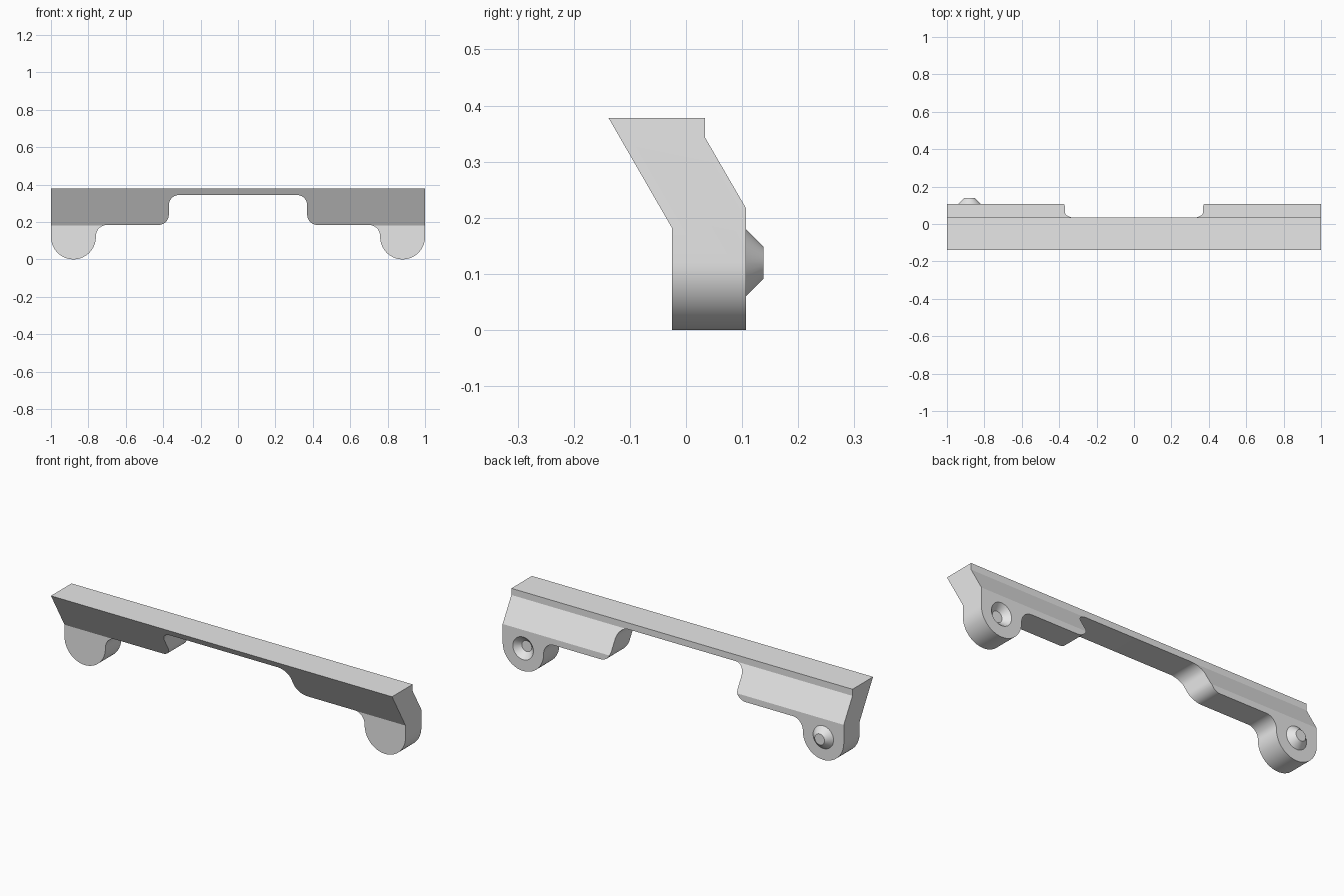
import bpy
import bmesh
from math import cos, sin, radians, pi
from mathutils import Matrix

cube = bpy.data.objects.get("Cube")
if cube:
    bpy.data.objects.remove(cube, do_unlink=True)

grey = bpy.data.materials.new("plain grey")
grey.use_nodes = True
COLOUR = (0.8, 0.8, 0.8, 1)
grey.diffuse_color = COLOUR
for node in grey.node_tree.nodes:
    if node.type == 'BSDF_PRINCIPLED':
        node.inputs["Base Color"].default_value = COLOUR


def finish(name, bm):
    bmesh.ops.recalc_face_normals(bm, faces=bm.faces)
    mesh = bpy.data.meshes.new(name)
    bm.to_mesh(mesh)
    bm.free()
    mesh.materials.append(grey)
    obj = bpy.data.objects.new(name, mesh)
    bpy.context.collection.objects.link(obj)
    return obj


def prism(name, points, offset):
    """Extrude a closed 3D outline along an offset vector."""
    bm = bmesh.new()
    face = bm.faces.new([bm.verts.new(p) for p in points])
    new = bmesh.ops.extrude_face_region(bm, geom=[face])["geom"]
    verts = [v for v in new if isinstance(v, bmesh.types.BMVert)]
    bmesh.ops.translate(bm, verts=verts, vec=offset)
    return finish(name, bm)


def cone(name, x, y0, r0, y1, r1):
    """Truncated cone along y, from y0 to y1, at foot height."""
    bm = bmesh.new()
    bmesh.ops.create_cone(bm, cap_ends=True, segments=48,
                          radius1=r0, radius2=r1, depth=abs(y1 - y0))
    turn = Matrix.Rotation(-pi / 2 if y1 > y0 else pi / 2, 4, 'X')
    place = Matrix.Translation((x, (y0 + y1) / 2, FOOT_Z))
    bmesh.ops.transform(bm, matrix=place @ turn, verts=bm.verts)
    return finish(name, bm)


def arc(cx, cz, r, start, end, steps=14):
    angles = [radians(start + (end - start) * i / steps) for i in range(steps + 1)]
    return [(cx + r * cos(a), cz + r * sin(a)) for a in angles]


def combine(target, tool, operation):
    mod = target.modifiers.new(operation.lower(), 'BOOLEAN')
    mod.operation = operation
    mod.solver = 'EXACT'
    mod.object = tool
    bpy.context.view_layer.objects.active = target
    bpy.ops.object.modifier_apply(modifier=mod.name)
    bpy.data.objects.remove(tool, do_unlink=True)


FOOT_X, FOOT_Z, BACK = 0.88, 0.12, 0.107

# Front outline: centre notch, lower edge and rounded foot, then mirrored
half = arc(0.315, 0.289, 0.055, 90, 0)
half += arc(0.425, 0.239, 0.055, 180, 270)
half += arc(0.70, 0.124, 0.06, 90, 0)
half += arc(FOOT_X, FOOT_Z, 0.12, 180, 360, 32)
half.append((1, 0.5))
outline = half + [(-x, z) for x, z in reversed(half)]
bracket = prism("bracket", [(x, -0.3, z) for x, z in outline], (0, 0.6, 0))

# Side profile: leaning upper rail above an upright lower band
side = [(-0.138, 0.378), (0.034, 0.378), (0.034, 0.343), (BACK, 0.217),
        (BACK, -0.1), (-0.025, -0.1), (-0.025, 0.182)]
profile = prism("side_profile", [(-1.1, y, z) for y, z in side], (2.2, 0, 0))
combine(bracket, profile, 'INTERSECT')

# Tapered stud on one foot, matching socket in the other
combine(bracket, cone("stud", -FOOT_X, BACK - 0.01, 0.07, BACK + 0.031, 0.029), 'UNION')
combine(bracket, cone("socket", FOOT_X, BACK + 0.01, 0.07, BACK - 0.031, 0.029), 'DIFFERENCE')

# Smooth the rounded surfaces, keep the folds sharp
bpy.ops.object.select_all(action='DESELECT')
bracket.select_set(True)
bpy.context.view_layer.objects.active = bracket
bpy.ops.object.shade_smooth_by_angle(angle=radians(25))
